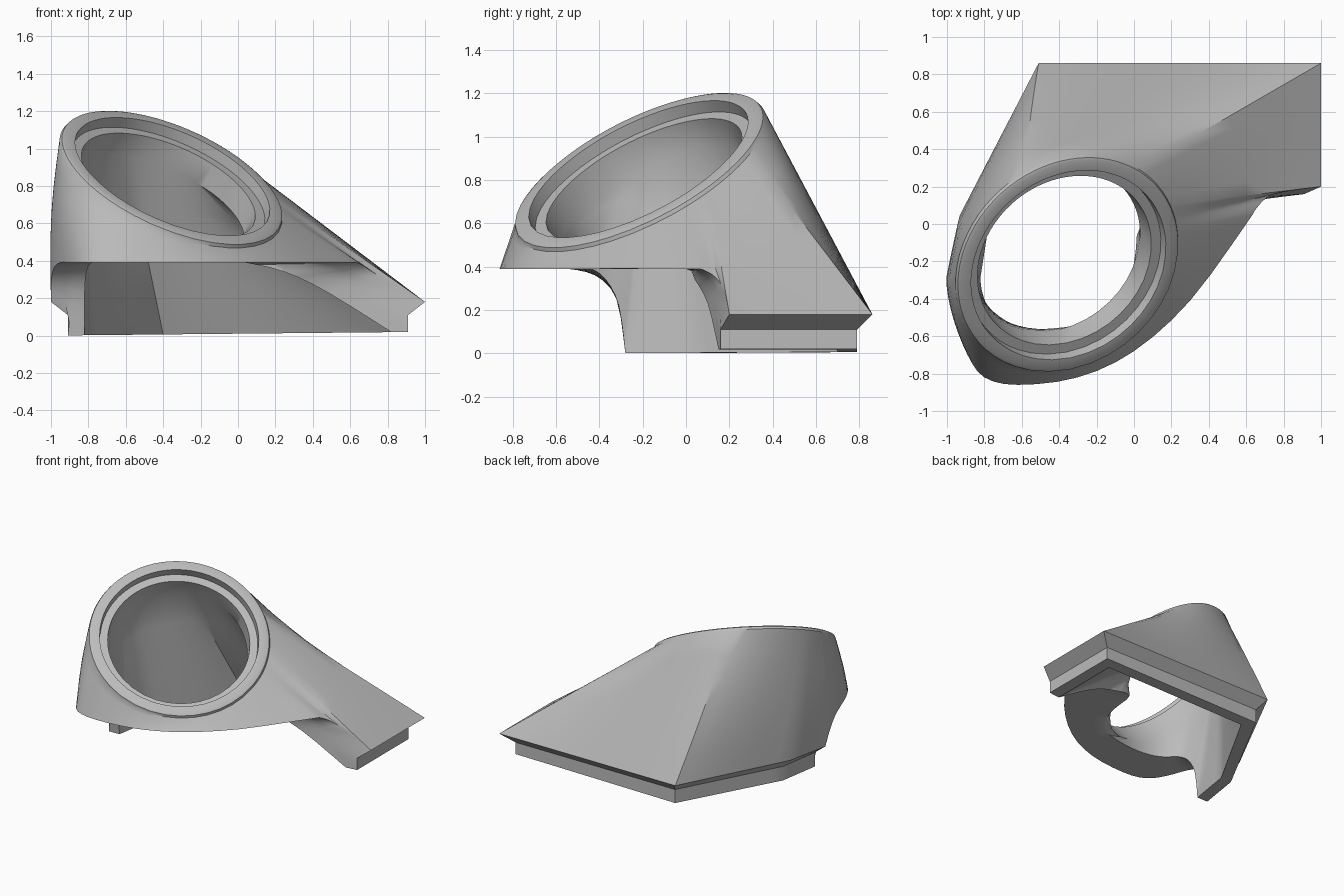
import bpy
import bmesh
from math import sin, cos, pi, radians
from mathutils import Vector

old = bpy.data.objects.get("Cube")
if old:
    bpy.data.objects.remove(old, do_unlink=True)

# Tilted frame of the round opening
RIM_CENTER = Vector((-0.35, -0.22, 0.85))
RIM_NORMAL = Vector((0.37, -0.43, 0.83)).normalized()
RIM_U = (Vector((1, 0, 0)) - RIM_NORMAL * RIM_NORMAL.x).normalized()
RIM_V = RIM_NORMAL.cross(RIM_U)


def rim_point(angle, radius, depth):
    """Point on a circle around the opening, sunk along its axis."""
    a = radians(angle)
    return RIM_CENTER + radius * (RIM_U * cos(a) + RIM_V * sin(a)) - RIM_NORMAL * depth


def ground(x):
    return 0.01 + 0.01 * x


def plinth_key(angle, outer, foot, inner):
    """Cross-section of the base: angle, flange edge, chamfer, foot, inside."""
    return (angle,
            Vector((*outer, 0.18)),
            Vector((*foot, 0.11)),
            Vector((*foot, ground(foot[0]))),
            Vector((*inner, ground(inner[0]))))


def skirt_key(angle, outer, inner):
    """Cross-section of the raised skirt, where the underside is one strip."""
    p, i = Vector(outer), Vector(inner)
    return (angle, p, p.lerp(i, 1 / 3), p.lerp(i, 2 / 3), i)


# Base sections at the two legs and the corners
left_leg = plinth_key(-184, (-1, -0.28), (-0.91, -0.28), (-0.82, -0.28))
right_leg = plinth_key(22, (1, 0.2), (0.91, 0.16), (0.82, 0.15))
back_right = plinth_key(50, (1, 0.86), (0.91, 0.79), (0.82, 0.7))
back_left = plinth_key(112, (-0.51, 0.86), (-0.46, 0.79), (-0.4, 0.7))
left_bend = plinth_key(163, (-0.93, 0.05), (-0.86, 0.04), (-0.77, 0.04))
left_close = (left_leg[0] + 360,) + left_leg[1:]

# Raised skirt around the front, from the left leg to the right leg
SKIRT = 0.39
front = [
    left_leg,
    skirt_key(-181, (-1, -0.33, 0.28), (-0.82, -0.31, 0.22)),
    skirt_key(-175, (-0.985, -0.42, 0.36), (-0.81, -0.37, 0.34)),
    skirt_key(-165, (-0.95, -0.55, SKIRT), (-0.78, -0.44, SKIRT)),
    skirt_key(-150, (-0.89, -0.7, SKIRT), (-0.7, -0.51, SKIRT)),
    skirt_key(-132, (-0.8, -0.82, SKIRT), (-0.6, -0.55, SKIRT)),
    skirt_key(-110, (-0.62, -0.86, SKIRT), (-0.45, -0.56, SKIRT)),
    skirt_key(-78, (-0.3, -0.82, SKIRT), (-0.22, -0.52, SKIRT)),
    skirt_key(-50, (0, -0.68, SKIRT), (-0.07, -0.42, SKIRT)),
    skirt_key(-24, (0.3, -0.41, SKIRT), (0, -0.22, SKIRT)),
    skirt_key(3, (0.6, 0, SKIRT), (0.04, 0, SKIRT)),
    skirt_key(9, (0.66, 0.09, 0.38), (0.25, 0.04, 0.34)),
    skirt_key(14, (0.75, 0.16, 0.32), (0.48, 0.1, 0.23)),
    right_leg,
]


def blend(a, b, t):
    return tuple(p + (q - p) * t for p, q in zip(a, b))


def spline(k0, k1, k2, k3, t):
    """Smooth curve through neighbouring sections."""
    return tuple(
        0.5 * (b * 2 + (c - a) * t + (a * 2 - b * 5 + c * 4 - d) * t ** 2
               + (b * 3 - a - c * 3 + d) * t ** 3)
        for a, b, c, d in zip(k0, k1, k2, k3))


# All cross-sections in order around the body
sections = []
last = len(front) - 1
for k in range(last):
    around = [front[min(max(k + o, 0), last)] for o in (-1, 0, 1, 2)]
    sections += [spline(*around, s / 3) for s in range(3)]
for a, b, steps in ((right_leg, back_right, 6), (back_right, back_left, 14),
                    (back_left, left_bend, 10), (left_bend, left_close, 4)):
    sections += [blend(a, b, s / steps) for s in range(steps)]


def section_points(section):
    """Closed outline of the shell wall at one section."""
    angle, edge, chamfer, foot, inside = section
    top = rim_point(angle, 0.64, 0.025)
    swell = 0.02 * max(0, -cos(radians(angle)))
    points = [foot, chamfer, edge]
    # outer wall
    for s in range(1, 6):
        t = s / 6
        points.append(edge.lerp(top, t) - Vector((swell * sin(pi * t), 0, 0)))
    # rounded rim, seat for the lens, and tube
    for radius, depth in ((0.64, 0.025), (0.633, 0.007), (0.618, 0),
                          (0.56, 0), (0.555, 0.06), (0.5, 0.06), (0.49, 0.2)):
        points.append(rim_point(angle, radius, depth))
    # inner wall
    tube_end = points[-1]
    points += [tube_end.lerp(inside, s / 4) for s in range(1, 5)]
    return points


# Shell body
bm = bmesh.new()
loops = [[bm.verts.new(p) for p in section_points(s)] for s in sections]
for i, here in enumerate(loops):
    after = loops[(i + 1) % len(loops)]
    for j in range(len(here)):
        k = (j + 1) % len(here)
        bm.faces.new((here[j], after[j], after[k], here[k]))
bmesh.ops.recalc_face_normals(bm, faces=bm.faces)
mesh = bpy.data.meshes.new("gauge_pod_shell")
bm.to_mesh(mesh)
bm.free()

shell = bpy.data.objects.new("gauge_pod_shell", mesh)
bpy.context.collection.objects.link(shell)

# Plain grey plastic
grey = bpy.data.materials.new("plain_grey")
grey.use_nodes = True
colour = (0.5, 0.5, 0.5, 1)
grey.diffuse_color = colour
grey.node_tree.nodes["Principled BSDF"].inputs["Base Color"].default_value = colour
mesh.materials.append(grey)

bpy.ops.object.select_all(action="DESELECT")
shell.select_set(True)
bpy.context.view_layer.objects.active = shell
bpy.ops.object.shade_smooth_by_angle(angle=radians(32))
